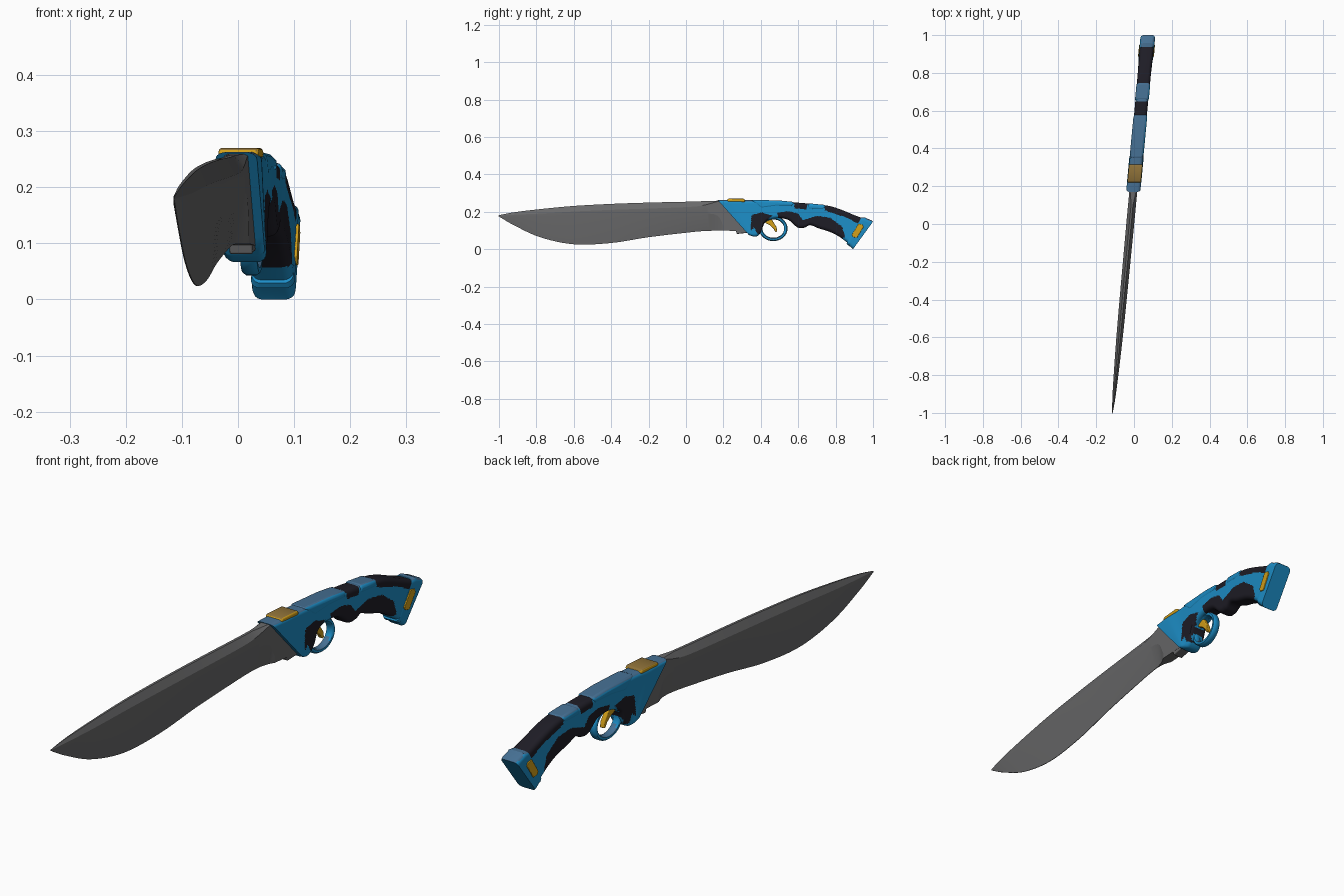
import bpy, bmesh, math
from mathutils import Vector

if "Cube" in bpy.data.objects:
    bpy.data.objects.remove(bpy.data.objects["Cube"])


def material(name, color):
    m = bpy.data.materials.new(name)
    m.use_nodes = True
    m.diffuse_color = (*color, 1)
    node = m.node_tree.nodes["Principled BSDF"]
    node.inputs["Base Color"].default_value = (*color, 1)
    node.inputs["Roughness"].default_value = 0.6
    return m


STEEL = material("steel grey", (0.14, 0.14, 0.143))
BLUE = material("blue shell", (0.012, 0.27, 0.57))
WORN_BLUE = material("worn blue", (0.06, 0.16, 0.29))
DARK = material("dark grip", (0.013, 0.012, 0.019))
GOLD = material("gold", (0.65, 0.35, 0.01))
WORN_GOLD = material("worn gold", (0.27, 0.165, 0.04))
SHELL = [BLUE, WORN_BLUE]


def worn_on_top(f):
    """Faces turned upward take the worn colour in the second slot."""
    return int(f.normal.z > 0.6)


def finish(name, bm, mats, bevel=0, angle=30, rule=worn_on_top):
    """Turn a bmesh into a shaded object, swung slightly off the y axis."""
    bmesh.ops.recalc_face_normals(bm, faces=bm.faces)
    bm.normal_update()
    if len(mats) > 1:
        for f in bm.faces:
            f.material_index = rule(f)
    for v in bm.verts:
        v.co.x += 0.094 * v.co.y - 0.02
    me = bpy.data.meshes.new(name)
    bm.to_mesh(me)
    bm.free()
    ob = bpy.data.objects.new(name, me)
    bpy.context.collection.objects.link(ob)
    for m in mats:
        me.materials.append(m)
    if bevel:
        mod = ob.modifiers.new("bevel", "BEVEL")
        mod.width, mod.segments, mod.limit_method = bevel, 3, "ANGLE"
    bpy.ops.object.select_all(action="DESELECT")
    ob.select_set(True)
    bpy.context.view_layer.objects.active = ob
    bpy.ops.object.shade_smooth_by_angle(angle=math.radians(angle))


def smooth_rows(rows, steps):
    """Catmull-Rom through rows of numbers."""
    out = []
    for i in range(len(rows) - 1):
        a, b, c, d = (rows[max(0, min(len(rows) - 1, i + k))] for k in (-1, 0, 1, 2))
        for s in range(steps):
            t = s / steps
            out.append([q + t / 2 * (r - p + t * (2 * p - 5 * q + 4 * r - w + t * (3 * (q - r) + w - p)))
                        for p, q, r, w in zip(a, b, c, d)])
    return out + [list(rows[-1])]


def loft(rings, closed=False):
    bm = bmesh.new()
    vs = [[bm.verts.new(p) for p in ring] for ring in rings]
    n = len(vs[0])
    pairs = list(zip(vs, vs[1:])) + ([(vs[-1], vs[0])] if closed else [])
    for a, b in pairs:
        for j in range(n):
            k = (j + 1) % n
            bm.faces.new((a[j], a[k], b[k], b[j]))
    if not closed:
        bm.faces.new(vs[0])
        bm.faces.new(vs[-1])
    return bm


def plate(name, outline, half, mats, bevel, x=0):
    """Side outline (y, z) extruded across x."""
    bm = bmesh.new()
    ends = [[bm.verts.new((x + s * half, y, z)) for y, z in outline] for s in (-1, 1)]
    bm.faces.new(ends[0])
    bm.faces.new(ends[1])
    for j in range(len(outline)):
        k = (j + 1) % len(outline)
        bm.faces.new((ends[0][j], ends[0][k], ends[1][k], ends[1][j]))
    finish(name, bm, mats, bevel)


def rounded_ring(yt, zt, yb, zb, half, r=0.017, side=26):
    """Slanted rounded-rectangle section between a top and a bottom point."""
    top, bot = Vector((0, yt, zt)), Vector((0, yb, zb))
    axis, mid, h = (top - bot).normalized(), (top + bot) / 2, (top - bot).length / 2
    pts = []
    for q, (sx, sz) in enumerate(((1, 1), (-1, 1), (-1, -1), (1, -1))):
        for k in range(6):
            a = math.pi / 2 * (q + k / 5)
            pts.append((sx * (half - r) + r * math.cos(a), sz * (h - r) + r * math.sin(a)))
        if q in (0, 2):
            continue
        x, z = pts[-1]
        pts += [(x, z * (1 - 2 * k / side)) for k in range(1, side)]
    return [mid + axis * z + Vector((x, 0, 0)) for x, z in pts]


def inside(y, z, poly):
    hit = False
    for (ya, za), (yb, zb) in zip(poly, poly[1:] + poly[:1]):
        if (za > z) != (zb > z) and y < (yb - ya) * (z - za) / (zb - za) + ya:
            hit = not hit
    return hit


# Blade: y, spine z, edge z, upper bevel z, grind line z, half thickness
blade_rows = [
    (-1.002, .181, .176, .179, .178, .001), (-.92, .197, .128, .184, .17, .008),
    (-.78, .214, .064, .19, .174, .013), (-.6, .231, .026, .201, .181, .017),
    (-.4, .242, .033, .21, .188, .019), (-.2, .249, .064, .217, .193, .02),
    (.02, .254, .09, .226, .195, .021), (.1, .257, .097, .236, .192, .021),
    (.17, .259, .099, .255, .178, .021), (.21, .26, .099, .258, .115, .021),
    (.28, .26, .097, .258, .1, .021), (.34, .26, .095, .258, .098, .021)]
rings = []
for y, top, edge, upper, grind, half in smooth_rows(blade_rows, 6):
    full = max(0, min(1, (y - 0.1) / 0.1))
    spine = half * (0.25 + 0.65 * full)
    sharp = min(half, 0.001) + (half - 0.001) * full ** 3
    sec = [(spine, top), (half, upper), (half, grind), (sharp, edge)]
    rings.append([(x, y, z) for x, z in sec] + [(-x, y, z) for x, z in reversed(sec)])
finish("blade", loft(rings), [STEEL], angle=12)
plate("blade_heel", [(.255, .13), (.272, .081), (.35, .09), (.35, .13)], 0.0205, [STEEL], 0.003)

# Handle: top y, top z, bottom y, bottom z, half width
handle_rows = [
    (.17, .262, .335, .077, .037), (.24, .263, .355, .069, .038),
    (.31, .262, .378, .068, .035), (.38, .262, .4, .09, .035),
    (.43, .261, .425, .145, .035), (.49, .258, .48, .165, .035),
    (.56, .251, .545, .157, .034), (.62, .247, .595, .117, .034),
    (.66, .243, .63, .114, .034), (.7, .24, .665, .128, .034),
    (.77, .23, .71, .111, .035), (.83, .211, .77, .092, .035),
    (.89, .186, .82, .066, .036), (.945, .165, .866, .032, .037)]
grips = [
    [(.345, .1), (.35, .18), (.4, .198), (.46, .18), (.42, .14), (.395, .08), (.38, .085), (.365, .115)],
    [(.49, .15), (.49, .195), (.55, .203), (.6, .19), (.625, .155), (.7, .178), (.77, .168),
     (.835, .12), (.85, .065), (.82, .05), (.7, .09), (.6, .1), (.56, .14)],
    [(.58, .218), (.575, .27), (.652, .27), (.645, .213)],
    [(.755, .27), (.74, .208), (.85, .172), (.925, .135), (.96, .17), (.85, .24)]]


def handle_colour(f):
    c = f.calc_center_median()
    return 2 if any(inside(c.y, c.z, g) for g in grips) else worn_on_top(f)


finish("handle", loft([rounded_ring(*r) for r in smooth_rows(handle_rows, 12)]),
       SHELL + [DARK], rule=handle_colour)

# Raised shell on the rear of the receiver, and the band between the top grips
plate("receiver_hood", [(.345, .264), (.5, .26), (.582, .252), (.57, .226), (.48, .226), (.4, .215)],
      0.0365, SHELL, 0.012)
plate("top_band", [(.655, .245), (.75, .236), (.738, .208), (.648, .212)], 0.0365, SHELL, 0.012)

# Butt cap with its side inlays
cap_rows = [(.938, .17, .859, .029), (.957, .17, .866, .02), (.965, .165, .87, .02),
            (.99, .155, .886, .007), (1.0, .147, .893, 0)]
cap_widths = (.037, .039, .038, .039, .037)
finish("butt_cap", loft([rounded_ring(*r, w) for r, w in zip(cap_rows, cap_widths)]), SHELL)
along, across = Vector((.52, .85)), Vector((.85, -.52))
shape = [Vector((.918, .098)) + along * a + across * b for a, b in
         ((.042, .004), (.034, .016), (-.034, .016), (-.042, -.004), (-.034, -.016), (.034, -.016))]
for side, label in ((1, "left"), (-1, "right")):
    plate(label + "_cap_inlay", [tuple(p) for p in shape], 0.004, [GOLD], 0.002, side * 0.038)

# Trigger guard ring
section = ((1, .5), (.6, 1), (-.6, 1), (-1, .5), (-1, -.5), (-.6, -1), (.6, -1), (1, -.5))
ring = []
for i in range(48):
    a = math.tau * i / 48
    c, s = math.cos(a), math.sin(a)
    ring.append([(0.015 * x, .467 + c * (.067 + .009 * t), .11 + s * (.058 + .009 * t))
                 for x, t in section])
finish("trigger_guard", loft(ring, closed=True), SHELL, angle=50)

# Trigger and top plate
plate("trigger", [(.415, .165), (.425, .14), (.45, .127), (.468, .11), (.478, .092), (.488, .094),
                  (.484, .118), (.468, .143), (.455, .165)], 0.009, [GOLD], 0.003)
plate("top_plate", [(.22, .252), (.22, .266), (.228, .27), (.305, .27), (.315, .266), (.315, .252)],
      0.036, [GOLD, WORN_GOLD], 0.006)
